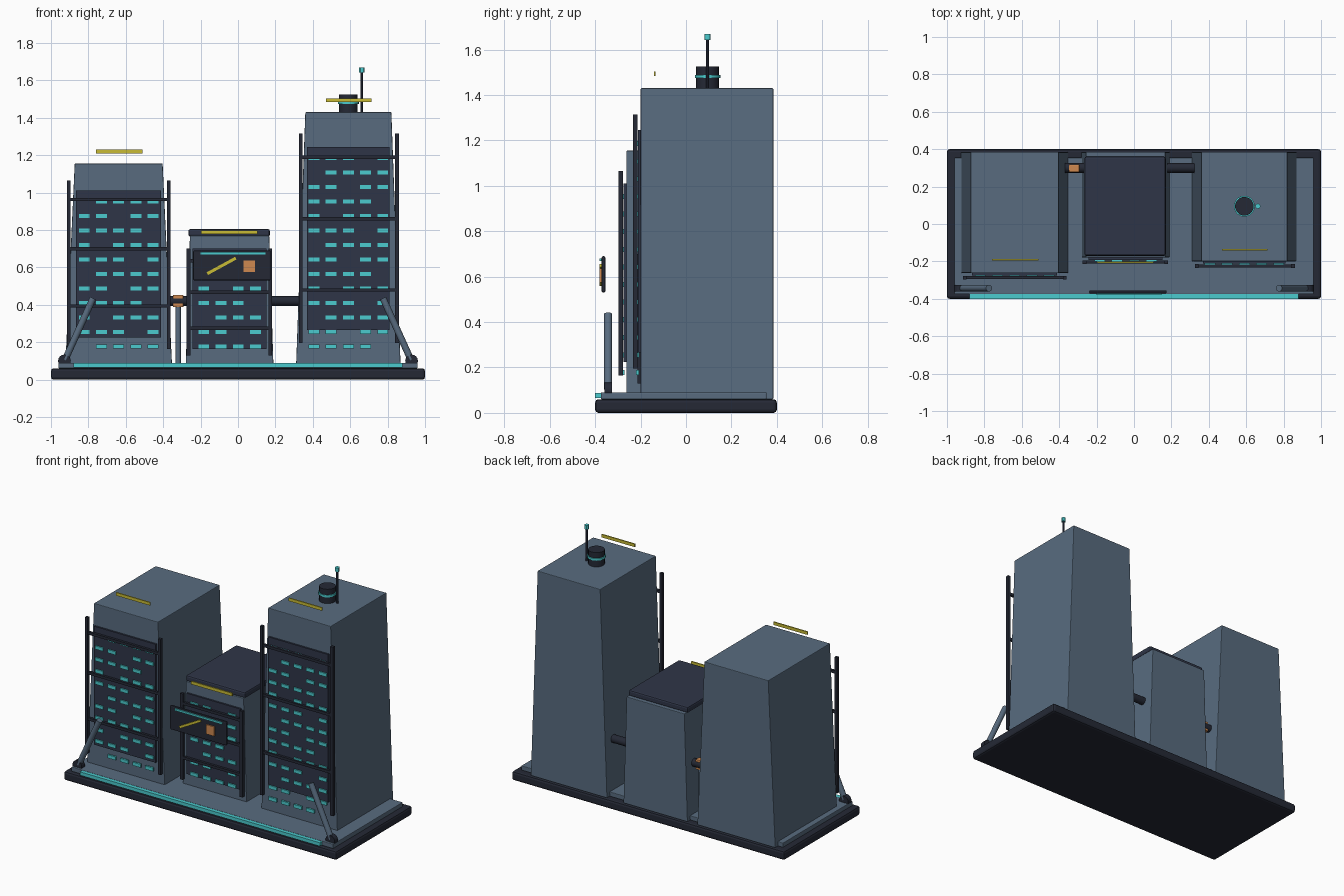
import bpy, bmesh
from mathutils import Vector, Matrix

cube = bpy.data.objects.get("Cube")
if cube:
    bpy.data.objects.remove(cube, do_unlink=True)


def material(name, r, g, b):
    m = bpy.data.materials.new(name)
    m.use_nodes = True
    m.diffuse_color = (r, g, b, 1)
    m.node_tree.nodes["Principled BSDF"].inputs["Base Color"].default_value = (r, g, b, 1)
    return m


STEEL = material("steel_blue", .098, .148, .212)
NAVY = material("dark_navy", .028, .036, .064)
BLACK = material("near_black", .018, .022, .036)
CYAN = material("cyan_light", .07, .6, .62)
YELLOW = material("yellow_sign", .58, .5, .035)
ORANGE = material("orange_accent", .62, .25, .08)


def finish(name, bm, mat, bevel=0, smooth=False):
    mesh = bpy.data.meshes.new(name)
    bmesh.ops.recalc_face_normals(bm, faces=bm.faces)
    bm.to_mesh(mesh)
    bm.free()
    ob = bpy.data.objects.new(name, mesh)
    bpy.context.collection.objects.link(ob)
    mesh.materials.append(mat)
    if bevel:
        mod = ob.modifiers.new("Bevel", 'BEVEL')
        mod.width, mod.segments = bevel, 2
    if smooth:
        bpy.ops.object.select_all(action='DESELECT')
        ob.select_set(True)
        bpy.context.view_layer.objects.active = ob
        bpy.ops.object.shade_smooth_by_angle()
    return ob


def add_box(bm, x, y, z):
    """Add a box given its (min, max) range on each axis."""
    size = [b - a for a, b in (x, y, z)]
    mid = [(a + b) / 2 for a, b in (x, y, z)]
    mat = Matrix.Translation(mid) @ Matrix.Diagonal((*size, 1))
    return bmesh.ops.create_cube(bm, size=1, matrix=mat)["verts"]


def box(name, x, y, z, mat, bevel=0):
    bm = bmesh.new()
    add_box(bm, x, y, z)
    return finish(name, bm, mat, bevel)


def add_rod(bm, a, b, r, sides):
    a, b = Vector(a), Vector(b)
    turn = (b - a).to_track_quat('Z', 'Y').to_matrix().to_4x4()
    bmesh.ops.create_cone(bm, cap_ends=True, segments=sides, radius1=r, radius2=r,
                          depth=(b - a).length, matrix=Matrix.Translation((a + b) / 2) @ turn)


def rod(name, a, b, r, mat, sides=16):
    bm = bmesh.new()
    add_rod(bm, a, b, r, sides)
    return finish(name, bm, mat, smooth=True)


def tower(name, cx, half, top_half, front, top, panel, rail_x, rail_z, cols, rows, skip):
    # Body narrowing towards the roof
    bm = bmesh.new()
    for v in add_box(bm, (-half, half), (front, .385), (.06, top)):
        if v.co.z > top - .01:
            v.co.x *= top_half / half
        v.co.x += cx
    finish(name + "_body", bm, STEEL, .004)

    # Dark facade panel
    px, pz = panel
    box(name + "_facade", (cx - px, cx + px), (front - .012, front + .005), pz, NAVY)

    # Window grid with a regular pattern of gaps
    bm = bmesh.new()
    for r in range(rows):
        for c in range(cols):
            if (2 * r + c + skip) % 5 == 0:
                continue
            x = cx + (c - (cols - 1) / 2) * .092
            z = .178 + r * .0775
            add_box(bm, (x - .029, x + .029), (front - .02, front - .008), (z - .011, z + .011))
    finish(name + "_windows", bm, CYAN)

    # Rail frame standing off the facade
    bm = bmesh.new()
    y = front - .024
    z0, z1 = rail_z
    for x in rail_x:
        add_box(bm, (x - .01, x + .01), (y - .01, y + .01), rail_z)
    for f in (.254, .593, .887):
        z = z0 + f * (z1 - z0)
        add_box(bm, rail_x, (y - .008, y + .008), (z - .009, z + .009))
    finish(name + "_rails", bm, BLACK)


# Base, deck and front light strip
box("base_plate", (-1, 1), (-.4, .4), (0, .06), BLACK, .014)
box("deck", (-.96, .96), (-.375, .355), (.06, .09), STEEL, .004)
box("front_light_strip", (-.88, .88), (-.4, -.375), (.065, .088), CYAN)

# Three towers
tower("right_tower", -.638, .286, .235, -.263, 1.155, (.227, (.225, 1.01)),
      (-.905, -.37), (.165, 1.065), 5, 11, 0)
tower("centre_tower", -.045, .235, .212, -.18, .77, (.198, (.165, .7)),
      (-.265, .172), (.13, .7), 4, 7, 1)
tower("left_tower", .59, .28, .23, -.2, 1.43, (.22, (.265, 1.245)),
      (.335, .85), (.195, 1.315), 5, 14, 1)

# Roof slab and yellow roof signs
box("centre_roof_slab", (-.265, .17), (-.17, .36), (.765, .805), NAVY, .01)
for name, x, y, z in (("right_roof_sign", (-.76, -.51), -.19, 1.22),
                      ("centre_roof_sign", (-.197, .103), -.205, .788),
                      ("left_roof_sign", (.47, .715), -.138, 1.493)):
    box(name, x, (y - .004, y + .004), (z - .01, z + .01), YELLOW)

# Hanging billboard with bar, diagonal stroke and square
box("billboard", (-.24, .175), (-.372, -.355), (.53, .69), BLACK, .007)
box("billboard_light", (-.2, .147), (-.38, -.371), (.668, .681), CYAN)
box("billboard_square", (.03, .09), (-.38, -.371), (.575, .637), ORANGE)
bm = bmesh.new()
add_box(bm, (-.087, .087), (-.009, 0), (-.008, .008))
stroke = finish("billboard_stroke", bm, YELLOW)
stroke.location = (-.088, -.371, .608)
stroke.rotation_euler.y = -.5

# Roof tank and antenna on the tall tower
rod("roof_tank", (.59, .095, 1.425), (.59, .095, 1.525), .05, BLACK, 20)
rod("tank_light_ring", (.59, .095, 1.474), (.59, .095, 1.488), .056, CYAN, 20)
rod("antenna_mast", (.662, .095, 1.425), (.662, .095, 1.645), .007, NAVY, 8)
rod("antenna_tip", (.662, .095, 1.642), (.662, .095, 1.668), .014, CYAN, 12)

# Connecting pipes with a clamp on a post
rod("pipe_right", (-.39, .3, .42), (-.25, .3, .42), .026, BLACK)
rod("pipe_left", (.14, .3, .42), (.34, .3, .42), .026, BLACK)
box("pipe_clamp", (-.348, -.292), (.278, .318), (.387, .453), ORANGE, .004)
rod("clamp_post", (-.32, .3, .085), (-.32, .3, .39), .015, STEEL)

# Diagonal struts with round feet on both front corners
for side, s in (("right", -1), ("left", 1)):
    rod(side + "_strut", (s * .925, -.343, .105), (s * .775, -.343, .435), .018, STEEL)
    rod(side + "_strut_foot", (s * .928, -.36, .1), (s * .928, -.326, .1), .034, BLACK)
